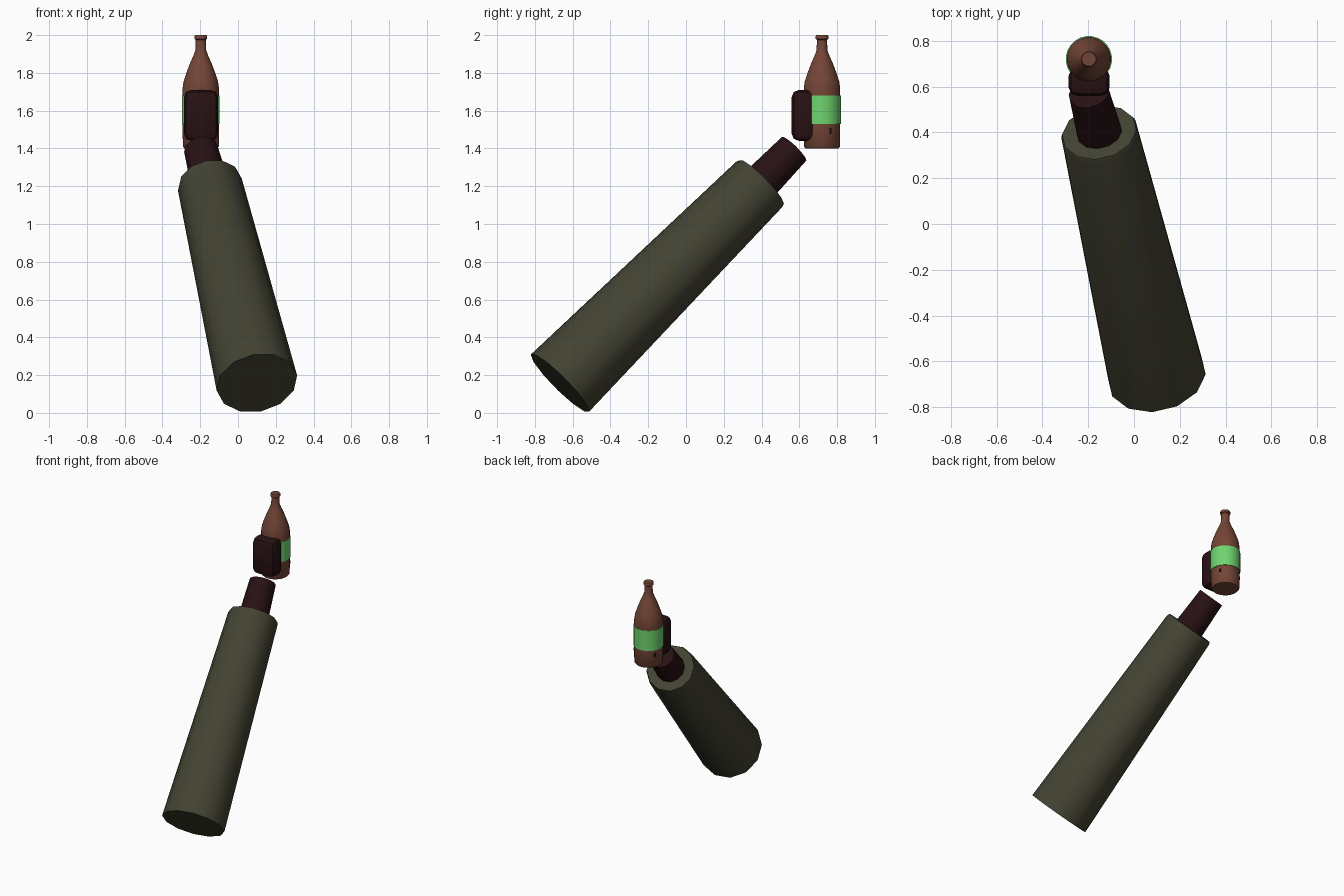
import bpy, bmesh, math
from mathutils import Vector, Matrix

if "Cube" in bpy.data.objects:
    bpy.data.objects.remove(bpy.data.objects["Cube"])


def material(name, rgb):
    m = bpy.data.materials.new(name)
    m.diffuse_color = (*rgb, 1)
    m.use_nodes = True
    m.node_tree.nodes["Principled BSDF"].inputs["Base Color"].default_value = m.diffuse_color
    return m


OLIVE = material("olive cloth", (0.056, 0.056, 0.033))
SKIN = material("dark skin", (0.021, 0.0055, 0.0065))
GLASS = material("brown glass", (0.175, 0.06, 0.037))
GREEN = material("green label", (0.16, 0.66, 0.16))


def finish(name, bm, mats, angle=40):
    bmesh.ops.recalc_face_normals(bm, faces=bm.faces[:])
    me = bpy.data.meshes.new(name)
    bm.to_mesh(me)
    bm.free()
    for m in mats:
        me.materials.append(m)
    ob = bpy.data.objects.new(name, me)
    bpy.context.collection.objects.link(ob)
    bpy.ops.object.select_all(action='DESELECT')
    bpy.context.view_layer.objects.active = ob
    ob.select_set(True)
    bpy.ops.object.shade_smooth_by_angle(angle=math.radians(angle))
    return ob


def lathe(name, profile, sides, matrix, mats, rule=None):
    """Closed turned solid: profile is a list of (height, radius)."""
    bm = bmesh.new()
    rings = []
    for h, r in profile:
        ring = []
        for i in range(sides):
            a = 2 * math.pi * (i + 0.5) / sides
            ring.append(bm.verts.new(matrix @ Vector((r * math.cos(a), r * math.sin(a), h))))
        rings.append(ring)
    for k in range(len(rings) - 1):
        a, b = rings[k], rings[k + 1]
        for i in range(sides):
            j = (i + 1) % sides
            f = bm.faces.new((a[i], a[j], b[j], b[i]))
            if rule:
                f.material_index = rule(f.calc_center_median())
    bm.faces.new(rings[0])
    bm.faces.new(rings[-1])
    return finish(name, bm, mats)


def along(start, end):
    start, end = Vector(start), Vector(end)
    d = end - start
    return Matrix.Translation(start) @ d.to_track_quat('Z', 'Y').to_matrix().to_4x4(), d.length


# Sleeve: tapered twelve-sided tube with a slightly chamfered cuff
m, n = along((0.10, -0.667, 0.158), (-0.152, 0.40, 1.222))
lathe("sleeve", [(0, 0.217), (n - 0.02, 0.172), (n, 0.165)], 12, m, [OLIVE])

# Forearm emerging from the cuff
m, n = along((-0.13, 0.32, 1.14), (-0.197, 0.572, 1.398))
lathe("forearm", [(0, 0.105), (n, 0.09)], 12, m, [SKIN])


def rounded_box(name, centre, size, bevel, segments):
    bm = bmesh.new()
    bmesh.ops.create_cube(bm, size=1, matrix=Matrix.Translation(centre) @ Matrix.Diagonal((*size, 1)))
    bmesh.ops.bevel(bm, geom=bm.edges[:], offset=bevel, segments=segments, profile=0.5, affect='EDGES')
    return finish(name, bm, [SKIN], 25)


# Hand behind the bottle, with fingertips just showing on both sides
rounded_box("hand", (-0.196, 0.622, 1.575), (0.18, 0.125, 0.27), 0.038, 2)
for side in (-1, 1):
    rounded_box("fingertip", (-0.197 + side * 0.077, 0.764, 1.493), (0.024, 0.014, 0.028), 0.003, 1)

# Bottle with a slightly raised label band
bottle = [(1.40, 0.088), (1.41, 0.096), (1.53, 0.097), (1.53, 0.101), (1.68, 0.101), (1.68, 0.097),
          (1.72, 0.097), (1.755, 0.092), (1.80, 0.077), (1.85, 0.058), (1.89, 0.040), (1.92, 0.029),
          (1.975, 0.027), (1.98, 0.034), (1.995, 0.034), (2.0, 0.031)]
lathe("bottle", bottle, 24, Matrix.Translation((-0.197, 0.72, 0)), [GLASS, GREEN],
      lambda c: 1 if 1.529 < c.z < 1.681 else 0)
